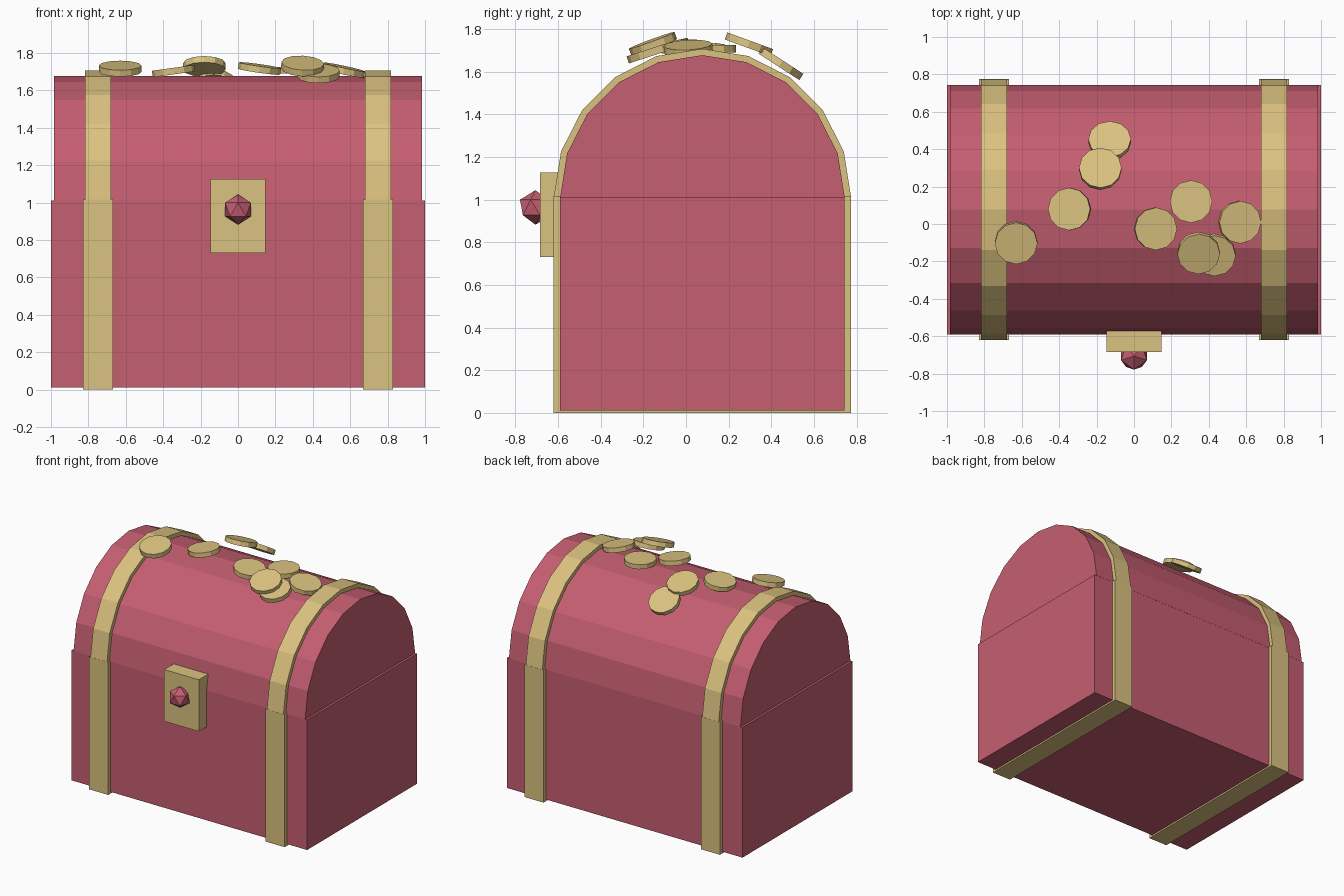
import bpy, bmesh
from math import sin, cos, pi, radians
from mathutils import Matrix, Euler

cube = bpy.data.objects.get("Cube")
if cube:
    bpy.data.objects.remove(cube, do_unlink=True)


def make_material(name, rgb):
    mat = bpy.data.materials.new(name)
    mat.use_nodes = True
    mat.diffuse_color = (*rgb, 1)
    for node in mat.node_tree.nodes:
        if node.type == 'BSDF_PRINCIPLED':
            node.inputs["Base Color"].default_value = (*rgb, 1)
    return mat


red = make_material("rose_red", (0.56, 0.112, 0.165))
gold = make_material("pale_gold", (0.71, 0.54, 0.215))


def finish(name, bm, mat):
    bmesh.ops.recalc_face_normals(bm, faces=bm.faces)
    mesh = bpy.data.meshes.new(name)
    bm.to_mesh(mesh)
    bm.free()
    mesh.materials.append(mat)
    obj = bpy.data.objects.new(name, mesh)
    bpy.context.collection.objects.link(obj)
    return obj


def box(name, x, y, z, mat):
    bm = bmesh.new()
    size = [b - a for a, b in (x, y, z)]
    mid = [(a + b) / 2 for a, b in (x, y, z)]
    bmesh.ops.create_cube(bm, size=1, matrix=Matrix.Translation(mid) @ Matrix.Diagonal((*size, 1)))
    return finish(name, bm, mat)


CENTRE_Y, SEAM_Z = 0.077, 1.01


def half_drum(name, x0, x1, radius, mat):
    # Half of a 20-sided cylinder lying along x
    bm = bmesh.new()
    steps = 10
    face = bm.faces.new([bm.verts.new((x0, CENTRE_Y + radius * cos(pi * i / steps),
                                       SEAM_Z + radius * sin(pi * i / steps)))
                         for i in range(steps + 1)])
    ext = bmesh.ops.extrude_face_region(bm, geom=[face], use_keep_orig=True)
    verts = [g for g in ext["geom"] if isinstance(g, bmesh.types.BMVert)]
    bmesh.ops.translate(bm, verts=verts, vec=(x1 - x0, 0, 0))
    return finish(name, bm, mat)


# Chest body and domed lid
box("chest_body", (-1, 1), (-0.59, 0.743), (0.012, 1.01), red)
half_drum("chest_lid", -0.983, 0.983, 0.667, red)

# Metal bands on both sides
for side, s in (("right", -1), ("left", 1)):
    x = s * 0.749
    box(side + "_body_band", (x - 0.081, x + 0.081), (-0.62, 0.774), (0, 1.017), gold)
    half_drum(side + "_lid_band", x - 0.07, x + 0.07, 0.697, gold)

# Lock plate with a faceted gem
box("lock_plate", (-0.147, 0.147), (-0.685, -0.57), (0.73, 1.127), gold)
bm = bmesh.new()
bmesh.ops.create_icosphere(bm, subdivisions=1, radius=0.081,
                           matrix=Matrix.Translation((0, -0.706, 0.963)) @ Matrix.Rotation(-pi / 2, 4, 'Z'))
finish("lock_gem", bm, red)

# Loose coins: x, y, z, tilt about x, tilt about y (degrees)
coins = [
    (-0.13, 0.445, 1.637, -33, 0),
    (-0.18, 0.295, 1.728, -20, 0),
    (-0.345, 0.08, 1.703, 0, -8),
    (-0.63, -0.10, 1.716, 13, 0),
    (0.115, -0.025, 1.717, 3, 8),
    (0.305, 0.12, 1.708, 0, 0),
    (0.565, 0.01, 1.708, 3, 12),
    (0.345, -0.155, 1.73, 20, 3),
    (0.43, -0.165, 1.69, 18, 0),
]
for i, (x, y, z, tx, ty) in enumerate(coins, 1):
    bm = bmesh.new()
    tilt = Euler((radians(tx), radians(ty), 0)).to_matrix().to_4x4()
    bmesh.ops.create_cone(bm, cap_ends=True, segments=12, radius1=0.114, radius2=0.114,
                          depth=0.035, matrix=Matrix.Translation((x, y, z)) @ tilt)
    finish(f"coin_{i}", bm, gold)
